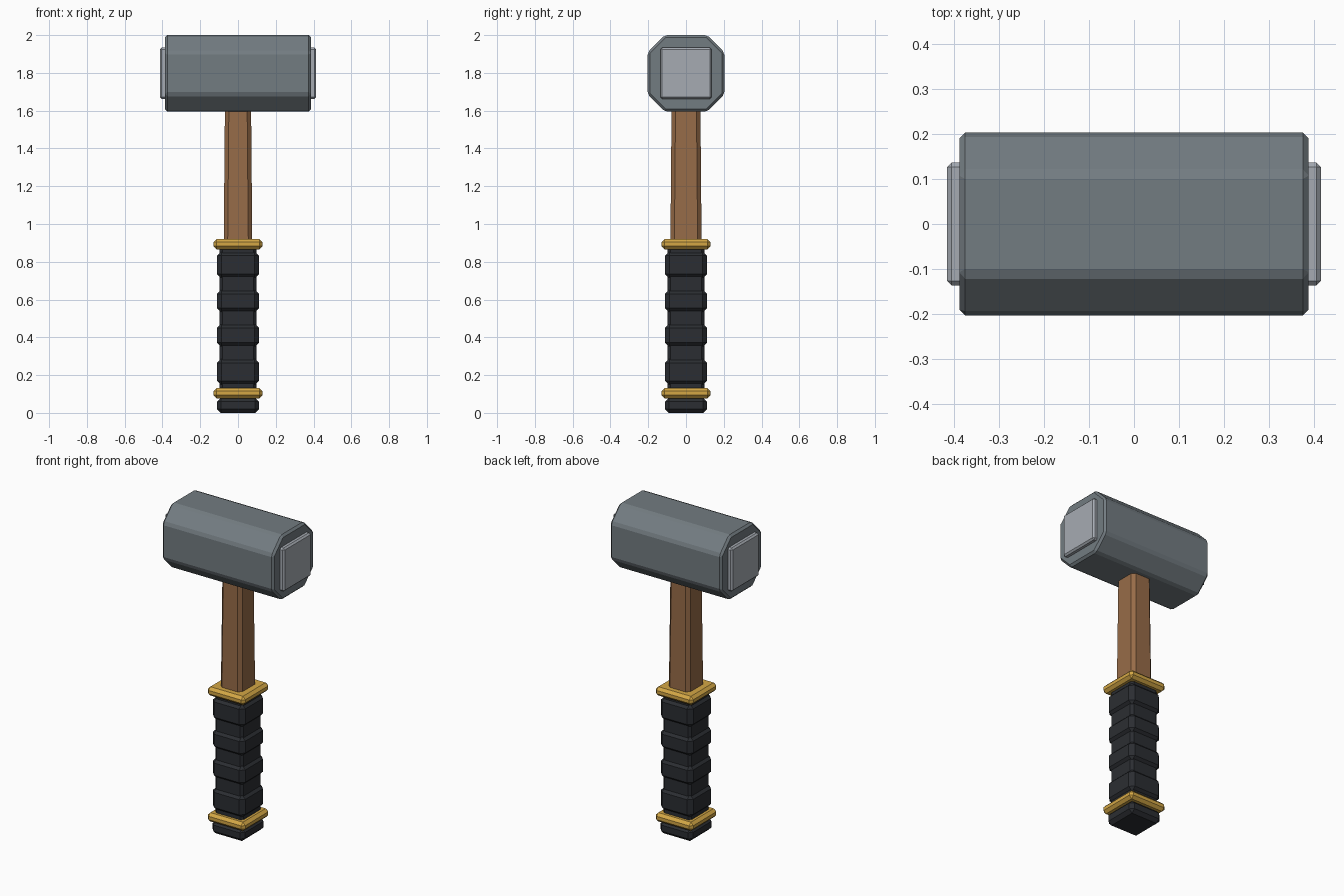
import bpy, bmesh

if "Cube" in bpy.data.objects:
    bpy.data.objects.remove(bpy.data.objects["Cube"])


def material(name, rgb):
    m = bpy.data.materials.new(name)
    m.diffuse_color = (*rgb, 1)
    m.use_nodes = True
    m.node_tree.nodes["Principled BSDF"].inputs["Base Color"].default_value = m.diffuse_color
    return m


STEEL = material("dark_steel", (0.17, 0.20, 0.22))
FACE = material("pale_steel", (0.38, 0.41, 0.45))
WOOD = material("wood", (0.31, 0.15, 0.065))
GOLD = material("gold", (0.66, 0.39, 0.06))
RUBBER = material("black_wrap", (0.024, 0.027, 0.032))


def finish(name, bm, mat):
    bmesh.ops.recalc_face_normals(bm, faces=bm.faces)
    mesh = bpy.data.meshes.new(name)
    bm.to_mesh(mesh)
    bm.free()
    mesh.materials.append(mat)
    obj = bpy.data.objects.new(name, mesh)
    bpy.context.collection.objects.link(obj)
    return obj


def bevel(bm, edges, width):
    bmesh.ops.bevel(bm, geom=list(edges), offset=width, offset_type='OFFSET',
                    segments=1, profile=0.5, affect='EDGES')


def block(name, lo, hi, width, mat):
    """Box between two corners with every edge chamfered."""
    bm = bmesh.new()
    bmesh.ops.create_cube(bm, size=1)
    for v in bm.verts:
        v.co = [(a + b) / 2 + c * (b - a) for a, b, c in zip(lo, hi, v.co)]
    bevel(bm, bm.edges, width)
    return finish(name, bm, mat)


def square_block(name, half, z0, z1, width, mat):
    return block(name, (-half, -half, z0), (half, half, z1), width, mat)


def octagon(hx, hy, c):
    """Rectangle outline with cut corners."""
    return [(hx, hy - c), (hx - c, hy), (c - hx, hy), (-hx, hy - c),
            (-hx, c - hy), (c - hx, -hy), (hx - c, -hy), (hx, c - hy)]


def loft(rings):
    """Closed solid through two matching rings of points."""
    bm = bmesh.new()
    a, b = [[bm.verts.new(p) for p in ring] for ring in rings]
    n = len(a)
    for i in range(n):
        j = (i + 1) % n
        bm.faces.new((a[i], a[j], b[j], b[i]))
    bm.faces.new(a[::-1])
    bm.faces.new(b)
    return bm


# Hammer head: octagonal block with softened edges
HEAD_Z, HEAD_R = 1.7975, 0.2025
outline = octagon(HEAD_R, HEAD_R, 0.09)
bm = loft([[(x, y, HEAD_Z + z) for y, z in outline] for x in (-0.387, 0.387)])
bmesh.ops.recalc_face_normals(bm, faces=bm.faces)
bevel(bm, bm.edges, 0.013)
finish("hammer_head", bm, STEEL)

# Striking plates on both ends
for side, x0, x1 in (("left", -0.414, -0.36), ("right", 0.36, 0.414)):
    block(side + "_striking_plate", (x0, -0.136, HEAD_Z - 0.136),
          (x1, 0.136, HEAD_Z + 0.136), 0.01, FACE)

# Tapered wooden shaft
bm = loft([[(x, y, z) for x, y in octagon(hx, hy, 0.021)]
           for z, hx, hy in ((0.85, 0.076, 0.083), (1.65, 0.069, 0.076))])
finish("shaft", bm, WOOD)

# Grip core with four raised wraps
square_block("grip_core", 0.097, 0.09, 0.88, 0.015, RUBBER)
for i, (z0, z1) in enumerate(((0.145, 0.29), (0.347, 0.474),
                              (0.53, 0.655), (0.711, 0.857))):
    square_block(f"grip_wrap_{i + 1}", 0.112, z0, z1, 0.025, RUBBER)

# Gold collars and the end cap
square_block("lower_collar", 0.13, 0.077, 0.132, 0.017, GOLD)
square_block("upper_collar", 0.13, 0.866, 0.921, 0.017, GOLD)
square_block("end_cap", 0.112, 0.0, 0.08, 0.021, RUBBER)
